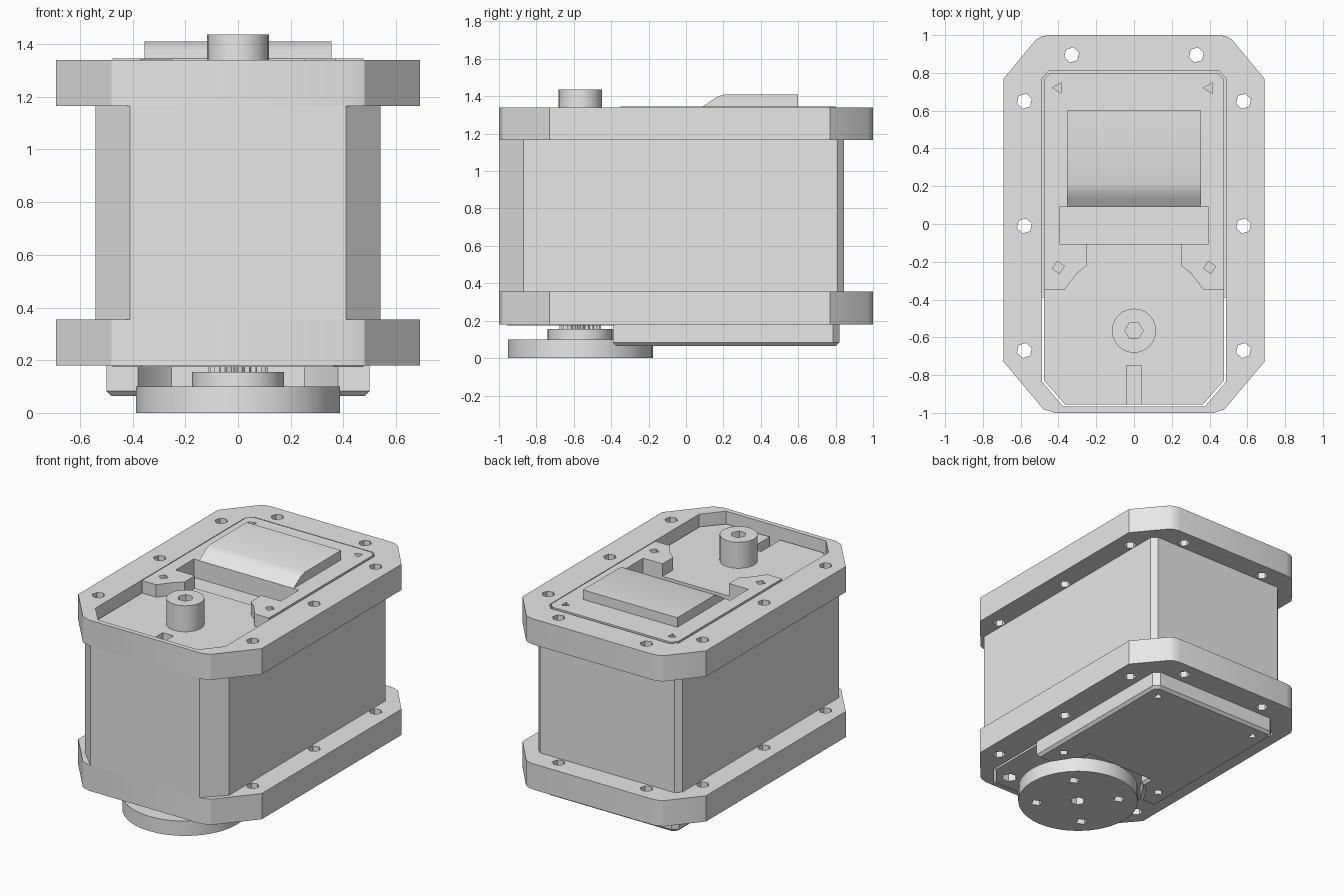
import bpy, bmesh, math

cube = bpy.data.objects.get("Cube")
if cube:
    bpy.data.objects.remove(cube, do_unlink=True)

grey = bpy.data.materials.new("light_grey")
grey.use_nodes = True
grey.diffuse_color = (0.8, 0.8, 0.8, 1)
grey.node_tree.nodes["Principled BSDF"].inputs["Base Color"].default_value = (0.8, 0.8, 0.8, 1)
parts = []


def mirrored(half):
    """Close a right-hand half outline with its mirror image."""
    return half + [(-x, y) for x, y in reversed(half)]


def ring(x, y, radius, sides, turn=0.0):
    return [(x + radius * math.cos(turn + math.tau * i / sides),
             y + radius * math.sin(turn + math.tau * i / sides)) for i in range(sides)]


def box(x0, x1, y0, y1):
    return [(x0, y0), (x1, y0), (x1, y1), (x0, y1)]


def prism(name, outlines, z0, z1, chamfer=0.0):
    """Extrude one or more outlines from z0 to z1, optionally chamfering the underside."""
    bm = bmesh.new()
    for outline in outlines:
        face = bm.faces.new([bm.verts.new((x, y, z0)) for x, y in outline])
        new = bmesh.ops.extrude_face_region(bm, geom=[face], use_keep_orig=True)["geom"]
        bmesh.ops.translate(bm, vec=(0, 0, z1 - z0),
                            verts=[v for v in new if isinstance(v, bmesh.types.BMVert)])
    bmesh.ops.recalc_face_normals(bm, faces=bm.faces)
    if chamfer:
        low = [e for e in bm.edges if all(v.co.z < z0 + 0.001 for v in e.verts)]
        bmesh.ops.bevel(bm, geom=low, offset=chamfer, segments=1, affect='EDGES')
    mesh = bpy.data.meshes.new(name)
    bm.to_mesh(mesh)
    bm.free()
    obj = bpy.data.objects.new(name, mesh)
    bpy.context.collection.objects.link(obj)
    mesh.materials.append(grey)
    parts.append(obj)
    return obj


def cut(obj, outlines, z0, z1):
    """Subtract extruded outlines from an object."""
    cutter = prism("cutter", outlines, z0, z1)
    parts.remove(cutter)
    cutter.hide_render = True
    mod = obj.modifiers.new("cut", 'BOOLEAN')
    mod.operation, mod.solver, mod.object = 'DIFFERENCE', 'EXACT', cutter
    bpy.context.view_layer.objects.active = obj
    bpy.ops.object.modifier_apply(modifier=mod.name)
    bpy.data.objects.remove(cutter, do_unlink=True)


# Outer frame: two bolted flanges joined by a hollow wall
cavity = mirrored([(0.375, -0.967), (0.487, -0.835), (0.487, 0.77), (0.45, 0.812)])
flange = mirrored([(0.42, -1), (0.48, -0.98), (0.69, -0.73),
                   (0.69, 0.77), (0.52, 0.975), (0.49, 0.993), (0.45, 1)])
wall = mirrored([(0.41, -1), (0.54, -0.87), (0.54, 0.81), (0.505, 0.845)])
bolts = [ring(s * x, y, 0.041, 6, 0.3) for s in (-1, 1)
         for x, y in ((0.33, 0.895), (0.58, 0.65), (0.58, -0.01), (0.58, -0.67))]
for name, z0, z1 in (("bottom_flange", 0.18, 0.355), ("top_flange", 1.165, 1.34)):
    plate = prism(name, [flange], z0, z1)
    cut(plate, [cavity], 0, 2)
    cut(plate, bolts, 0, 2)
cut(prism("housing_wall", [wall], 0.355, 1.165), [cavity], 0, 2)

# Inner motor case with its sunken front floor
axis_y = -0.565
floor = 1.26
case = prism("motor_case", [mirrored([(0.365, -0.955), (0.477, -0.828),
                                      (0.477, 0.765), (0.445, 0.8)])], 0.175, floor)
cut(case, [box(-0.395, 0.395, -0.105, 0.09)], 1.22, 1.4)
cut(case, [box(-0.04, 0.04, -0.97, -0.75)], 1.17, 1.4)
cut(case, [ring(s * 0.34, -0.85, 0.05, 6) for s in (-1, 1)], 0.1, 0.3)

# Top cover with two lobes reaching around the shaft
screws = [ring(s * 0.4, y, 0.032, n, t) for s in (-1, 1)
          for y, n, t in ((0.72, 3, 1.0), (-0.23, 4, 0.2))]
lobe = [(0.25, -0.105), (0.25, -0.22), (0.3, -0.26), (0.37, -0.35)]
cover = prism("top_cover", [mirrored([(0.395, 0.09), (0.395, -0.105)] + lobe +
                                     [(0.477, -0.35), (0.477, 0.765), (0.445, 0.8)])],
              floor, 1.345)
cut(cover, screws, 1.28, 1.4)

# Raised hump: a side profile swept across the width
bm = bmesh.new()
profile = [(0.6, 1.33), (0.6, 1.41), (0.21, 1.41), (0.17, 1.398), (0.13, 1.373),
           (0.09, 1.345), (0.09, 1.33)]
side = bm.faces.new([bm.verts.new((-0.355, y, z)) for y, z in profile])
new = bmesh.ops.extrude_face_region(bm, geom=[side], use_keep_orig=True)["geom"]
bmesh.ops.translate(bm, vec=(0.71, 0, 0), verts=[v for v in new if isinstance(v, bmesh.types.BMVert)])
bmesh.ops.recalc_face_normals(bm, faces=bm.faces)
mesh = bpy.data.meshes.new("cover_hump")
bm.to_mesh(mesh)
bm.free()
mesh.materials.append(grey)
hump = bpy.data.objects.new("cover_hump", mesh)
bpy.context.collection.objects.link(hump)
parts.append(hump)

# Top pivot boss with a hexagonal bore
boss = prism("pivot_boss", [ring(0, axis_y, 0.117, 24)], floor, 1.437)
cut(boss, [ring(0, axis_y, 0.048, 6)], 1.3, 1.5)

# Bottom cover
base = prism("bottom_cover", [mirrored([(0.25, -0.15)] + lobe[1:3] +
                                       [(0.38, -0.39), (0.5, -0.39), (0.5, 0.785), (0.465, 0.82)])],
             0.065, 0.18, 0.018)
cut(base, screws, 0, 0.12)

# Output spline, hub and round horn
teeth = 24
spline = [ring(0, axis_y, 0.112 if i % 2 else 0.098, 2 * teeth)[i] for i in range(2 * teeth)]
prism("output_spline", [spline], 0.15, 0.18)
prism("horn_hub", [ring(0, axis_y, 0.175, 24)], 0.1, 0.155)
horn = prism("round_horn", [ring(0, axis_y, 0.388, 36)], 0, 0.1)
cut(horn, [ring(0, axis_y, 0.048, 6)] +
    [ring(sx * 0.19, axis_y + sy * 0.19, 0.04, 4, 0.4) for sx in (-1, 1) for sy in (-1, 1)],
    -0.1, 0.09)

# Shading
bpy.ops.object.select_all(action='DESELECT')
for obj in parts:
    obj.select_set(True)
bpy.context.view_layer.objects.active = parts[0]
bpy.ops.object.shade_smooth_by_angle(angle=math.radians(30))
